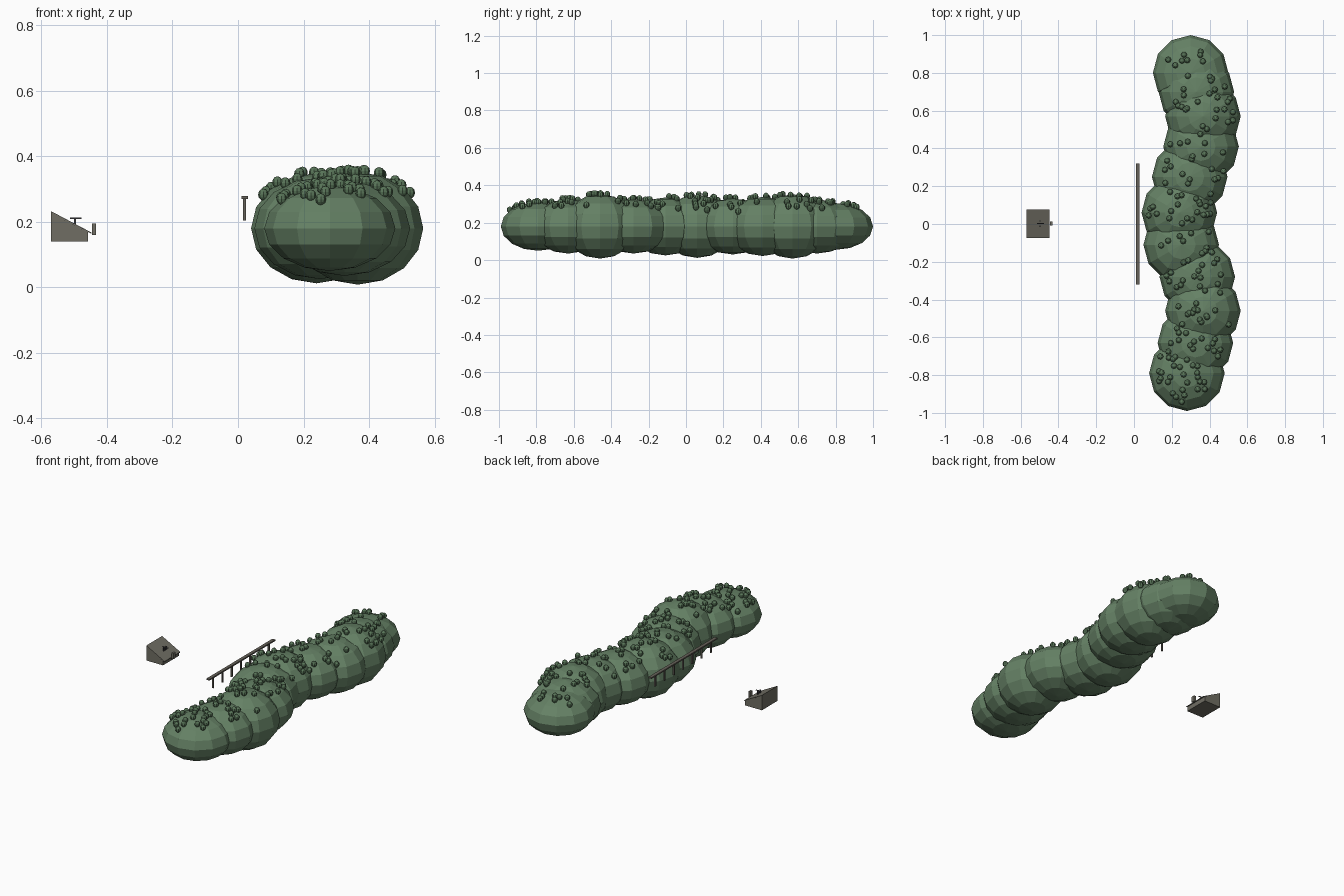
import bpy, bmesh, math, random
from mathutils import Matrix, Vector

if "Cube" in bpy.data.objects:
    bpy.data.objects.remove(bpy.data.objects["Cube"])
random.seed(7)


def material(name, rgb):
    m = bpy.data.materials.new(name)
    m.use_nodes = True
    m.diffuse_color = (*rgb, 1)
    m.node_tree.nodes["Principled BSDF"].inputs["Base Color"].default_value = (*rgb, 1)
    return m


HILL = material("hill green", (0.13, 0.22, 0.13))
BUSH = material("bush green", (0.10, 0.18, 0.10))
STONE = material("grey stone", (0.16, 0.155, 0.125))
WOOD = material("weathered wood", (0.13, 0.12, 0.10))
DARK = material("dark metal", (0.06, 0.06, 0.065))


def finish(name, bm, mat):
    mesh = bpy.data.meshes.new(name)
    bm.to_mesh(mesh)
    bm.free()
    mesh.materials.append(mat)
    ob = bpy.data.objects.new(name, mesh)
    bpy.context.collection.objects.link(ob)
    return ob


def add_ball(bm, center, radii, segments, rings):
    bmesh.ops.create_uvsphere(bm, u_segments=segments, v_segments=rings, radius=1,
                              matrix=Matrix.LocRotScale(Vector(center), None, Vector(radii)))


def add_box(bm, center, size):
    bmesh.ops.create_cube(bm, size=1,
                          matrix=Matrix.LocRotScale(Vector(center), None, Vector(size)))


def prism(name, profile, y0, y1, mat):
    """Extrude an (x, z) outline along y."""
    bm = bmesh.new()
    face = bm.faces.new([bm.verts.new((x, y0, z)) for x, z in profile])
    out = bmesh.ops.extrude_face_region(bm, geom=[face])
    verts = [v for v in out["geom"] if isinstance(v, bmesh.types.BMVert)]
    bmesh.ops.translate(bm, verts=verts, vec=(0, y1 - y0, 0))
    bmesh.ops.recalc_face_normals(bm, faces=bm.faces)
    return finish(name, bm, mat)


# Winding ridge of overlapping mounds: x, y, height radius
MID = 0.18
mounds = [(.28, -.79, .13), (.325, -.63, .145), (.365, -.46, .172), (.335, -.28, .145),
          (.25, -.11, .155), (.24, .06, .168), (.295, .25, .15), (.355, .41, .158),
          (.365, .57, .172), (.33, .7, .145), (.30, .8, .125)]
WIDE = 0.2
bm = bmesh.new()
for x, y, h in mounds:
    add_ball(bm, (x, y, MID), (WIDE, WIDE, h), 12, 8)
finish("hill_ridge", bm, HILL)


def ridge_height(x, y):
    best = 0
    for cx, cy, h in mounds:
        d = ((x - cx) ** 2 + (y - cy) ** 2) / WIDE ** 2
        if d < 1:
            best = max(best, MID + h * math.sqrt(1 - d))
    return best


def ridge_center(y):
    for (xa, ya, _), (xb, yb, _) in zip(mounds, mounds[1:]):
        if ya <= y <= yb:
            return xa + (xb - xa) * (y - ya) / (yb - ya)
    return mounds[0][0] if y < 0 else mounds[-1][0]


# Small bushes scattered over the upper slopes
bm = bmesh.new()
placed = 0
while placed < 165:
    y = random.uniform(-0.95, 0.95)
    x = ridge_center(y) + random.uniform(-0.17, 0.17)
    z = ridge_height(x, y)
    if z > 0.25:
        add_ball(bm, (x, y, z + 0.006), (0.016, 0.016, 0.018), 8, 6)
        placed += 1
finish("bushes", bm, BUSH)

# Railing beside the ridge
bm = bmesh.new()
add_box(bm, (0.02, 0, 0.274), (0.02, 0.64, 0.008))
for i in range(7):
    add_box(bm, (0.02, (i - 3) * 0.09, 0.238), (0.009, 0.009, 0.068))
finish("railing", bm, WOOD)

# Sloped bunker with a thin roof slab
prism("bunker_body", [(-.57, .14), (-.457, .14), (-.457, .168), (-.57, .228)], -.075, .078, STONE)
prism("bunker_roof", [(-.57, .228), (-.447, .163), (-.447, .167), (-.57, .232)], -.075, .078, STONE)

# Post in front of the bunker
bm = bmesh.new()
add_box(bm, (-0.439, 0.002, 0.177), (0.013, 0.022, 0.036))
finish("bunker_post", bm, STONE)

# Small fittings on the roof
bm = bmesh.new()
add_box(bm, (-0.495, 0.002, 0.211), (0.036, 0.005, 0.004))
for y in (-0.012, 0.002, 0.016):
    add_box(bm, (-0.497, y, 0.203), (0.006, 0.006, 0.02))
finish("roof_fittings", bm, DARK)
